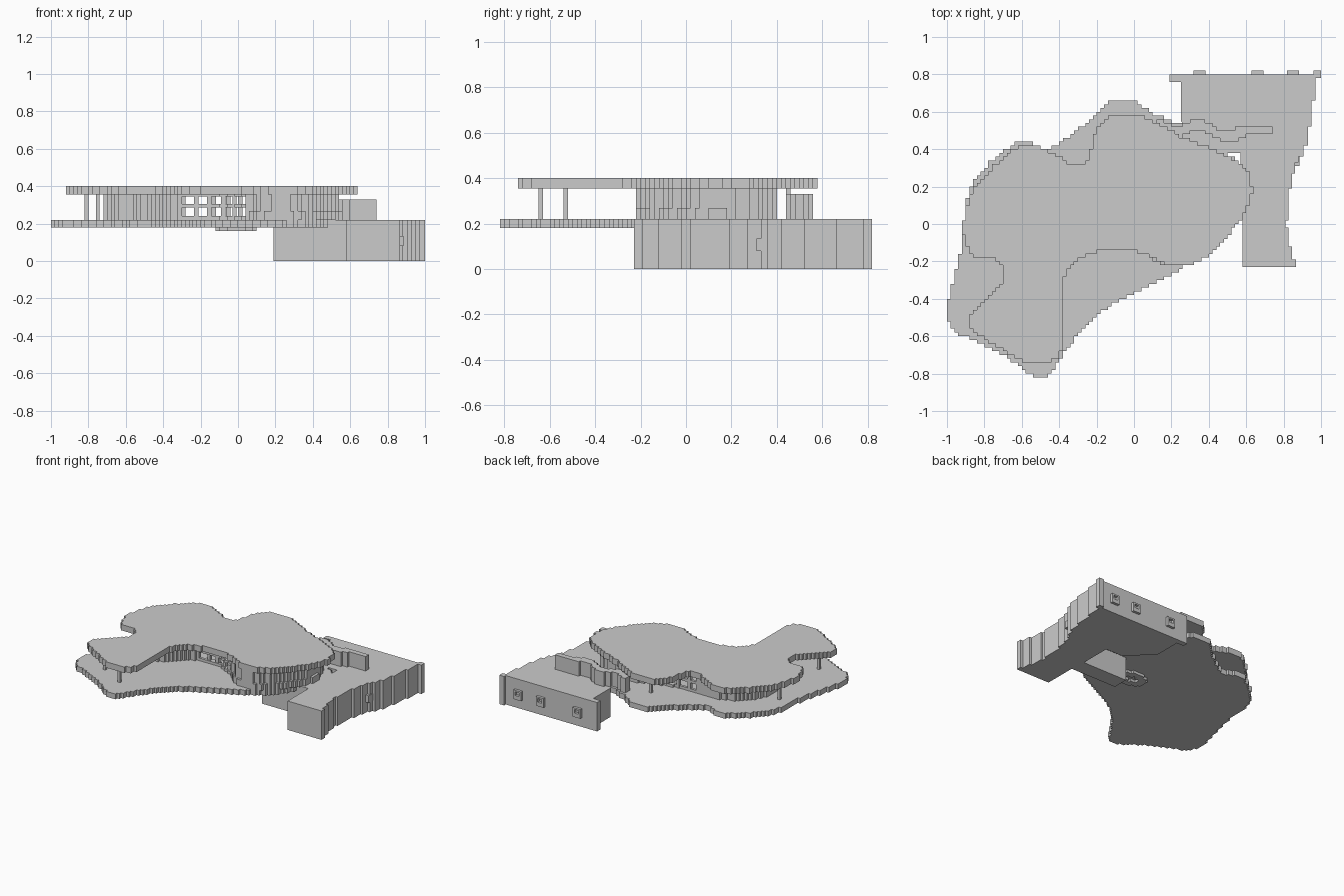
import bpy, bmesh, math
from mathutils import Vector

if "Cube" in bpy.data.objects:
    bpy.data.objects.remove(bpy.data.objects["Cube"])

CELL = 0.02  # step size of the jagged curves


def finish(name, bm):
    bmesh.ops.recalc_face_normals(bm, faces=bm.faces)
    me = bpy.data.meshes.new(name)
    bm.to_mesh(me)
    bm.free()
    ob = bpy.data.objects.new(name, me)
    bpy.context.collection.objects.link(ob)
    return ob


def extrude_up(bm, h):
    r = bmesh.ops.extrude_face_region(bm, geom=bm.faces[:])
    vs = [g for g in r["geom"] if isinstance(g, bmesh.types.BMVert)]
    bmesh.ops.translate(bm, vec=(0, 0, h), verts=vs)


def prism(name, pts, z0, z1):
    bm = bmesh.new()
    bm.faces.new([bm.verts.new((x, y, z0)) for x, y in pts])
    extrude_up(bm, z1 - z0)
    return finish(name, bm)


def box(name, x0, x1, y0, y1, z0, z1):
    return prism(name, [(x0, y0), (x1, y0), (x1, y1), (x0, y1)], z0, z1)


def smooth(pts, closed, n=5):
    """Catmull-Rom curve through the points."""
    P = [Vector(p) for p in pts]
    k = len(P)
    get = (lambda i: P[i % k]) if closed else (lambda i: P[max(0, min(k - 1, i))])
    out = []
    for i in range(k if closed else k - 1):
        a, b, c, d = (get(i + j) for j in (-1, 0, 1, 2))
        for s in range(n):
            t = s / n
            out.append(0.5 * (2 * b + (c - a) * t + (2 * a - 5 * b + 4 * c - d) * t * t
                              + (3 * b - a - 3 * c + d) * t ** 3))
    if not closed:
        out.append(P[-1])
    return out


def stepped(name, test, z0, z1):
    """Fill every grid cell that passes the test, then raise it."""
    bm = bmesh.new()
    vs = {}

    def v(i, j):
        if (i, j) not in vs:
            vs[i, j] = bm.verts.new((i * CELL, j * CELL, z0))
        return vs[i, j]
    for i in range(-52, 52):
        for j in range(-44, 44):
            if test((i + 0.5) * CELL, (j + 0.5) * CELL):
                bm.faces.new((v(i, j), v(i + 1, j), v(i + 1, j + 1), v(i, j + 1)))
    extrude_up(bm, z1 - z0)
    bmesh.ops.recalc_face_normals(bm, faces=bm.faces)
    bmesh.ops.dissolve_limit(bm, angle_limit=0.02, verts=bm.verts[:], edges=bm.edges[:])
    return finish(name, bm)


def inside(curve):
    edges = list(zip(curve, curve[1:] + curve[:1]))

    def test(x, y):
        hit = False
        for a, b in edges:
            if (a.y > y) != (b.y > y) and x < (b.x - a.x) * (y - a.y) / (b.y - a.y) + a.x:
                hit = not hit
        return hit
    return test


def near(curve, t):
    def test(x, y):
        p = Vector((x, y))
        for a, b in zip(curve, curve[1:]):
            d = b - a
            s = max(0, min(1, (p - a).dot(d) / max(d.length_squared, 1e-9)))
            if (a + d * s - p).length < t:
                return True
        return False
    return test


def window_wall(name, pts, spacing=0.075):
    """Rails at sill, middle and head, with upright mullions."""
    c = smooth(pts, False)
    for part, z0, z1 in (("sill", 0.22, 0.24), ("middle_rail", 0.285, 0.305), ("head", 0.345, 0.356)):
        stepped(f"{name}_{part}", near(c, 0.014), z0, z1)
    run = 0.0
    for a, b in zip(c, c[1:]):
        run += (b - a).length
        if run >= spacing:
            run -= spacing
            box(name + "_mullion", b.x - .012, b.x + .012, b.y - .012, b.y + .012, 0.22, 0.356)


# lower storey: stepped right side, notch open to the left under the terrace
steps = [(-.23, -.19, .865), (-.19, -.12, .845), (-.12, -.02, .825), (-.02, .02, .81), (.02, .19, .825),
         (.19, .27, .845), (.27, .33, .86), (.33, .36, .88), (.36, .42, .905), (.42, .52, .93),
         (.52, .66, .95), (.66, .80, .97)]
base = [(.58, -.23)]
for ya, yb, x in steps:
    base += [(x, ya), (x, yb)]
base += [(.19, .80), (.19, .76), (.25, .76), (.25, .55), (.43, .38), (.57, .38), (.57, .14),
         (.19, .14), (.19, .02), (.58, .02)]
prism("lower_storey", base, 0, 0.22)
box("back_corner_fin", .96, 1.0, .78, .82, 0, 0.22)

# small framed windows on the back wall and one on the right wall
for x in (.35, .66, .85):
    box("back_window_side", x - .032, x - .017, .795, .82, .07, .14)
    box("back_window_side", x + .017, x + .032, .795, .82, .07, .14)
    box("back_window_sill", x - .017, x + .017, .795, .82, .07, .10)
    box("back_window_head", x - .017, x + .017, .795, .82, .128, .14)
box("side_window_sill", .86, .885, .31, .36, .08, .09)
box("side_window_panel", .86, .885, .31, .36, .09, .135)

# terrace slab
terrace = [(-1.0, -.46), (-.96, -.28), (-.915, -.1), (-.905, .03), (-.87, .2), (-.76, .34), (-.63, .43),
           (-.55, .43), (-.46, .4), (-.36, .46), (-.24, .55), (-.13, .655), (0, .655), (.09, .6), (.2, .55),
           (.32, .5), (.45, .4), (.58, .3), (.575, .12), (.49, .02), (.4, -.13), (.25, -.24), (0, -.37),
           (-.2, -.49), (-.35, -.66), (-.46, -.81), (-.53, -.82), (-.62, -.75), (-.8, -.65), (-.96, -.57)]
stepped("terrace_slab", inside(smooth(terrace, True)), 0.18, 0.22)

# round ring under the terrace
stepped("underside_ring", lambda x, y: 0.4 < math.hypot((x + .01) / .11, (y + .04) / .08) < 1, 0.16, 0.18)

# free-form roof
roof = [(-.91, -.06), (-.905, .05), (-.85, .19), (-.74, .32), (-.62, .41), (-.5, .41), (-.42, .37), (-.33, .32),
        (-.25, .33), (-.22, .45), (-.18, .54), (-.1, .585), (0, .585), (.1, .55), (.25, .47), (.42, .4),
        (.57, .32), (.625, .23), (.62, .12), (.5, -.07), (.38, -.18), (.28, -.225), (.18, -.22), (.06, -.16),
        (-.05, -.14), (-.2, -.15), (-.32, -.21), (-.38, -.32), (-.39, -.5), (-.39, -.68), (-.45, -.735),
        (-.6, -.73), (-.72, -.66), (-.87, -.56), (-.86, -.47), (-.74, -.35), (-.695, -.27), (-.74, -.19), (-.86, -.17)]
stepped("roof_slab", inside(smooth(roof, True)), 0.355, 0.40)

# solid curved wall round the left room
room = [(-.3, .27), (-.45, .26), (-.6, .19), (-.7, .04), (-.7, -.1), (-.62, -.2), (-.5, -.18), (-.4, -.08), (-.31, -.03)]
stepped("curved_room_wall", near(smooth(room, False), 0.016), 0.22, 0.356)

# glazed front and back walls
window_wall("front_window", [(-.31, -.03), (-.2, -.02), (-.08, -.04), (.06, -.12)])
window_wall("back_window_wall", [(-.3, .27), (-.2, .27), (-.08, .28), (.06, .32)])

# right end: recessed wall above a low bench wall
right_wall = [(.06, -.12), (.14, -.18), (.25, -.2), (.36, -.14), (.45, -.03), (.52, .08), (.52, .2), (.48, .3),
              (.35, .37), (.2, .37), (.06, .32)]
rc = smooth(right_wall, False)
stepped("right_room_wall", near(rc, 0.015), 0.22, 0.356)
stepped("low_bench_wall", near(rc[:30], 0.026), 0.22, 0.268)

# winding garden wall on the lower storey
garden = [(.14, .53), (.24, .49), (.32, .53), (.38, .52), (.45, .48), (.52, .465), (.58, .495), (.72, .5)]
stepped("garden_wall", near(smooth(garden, False), 0.026), 0.22, 0.33)

# slim roof posts
for x, y in ((-.81, .03), (-.75, -.53), (-.55, -.64), (-.02, .45), (.28, -.215 + .08)):
    box("roof_post", x - .01, x + .01, y - .01, y + .01, 0.22, 0.356)
